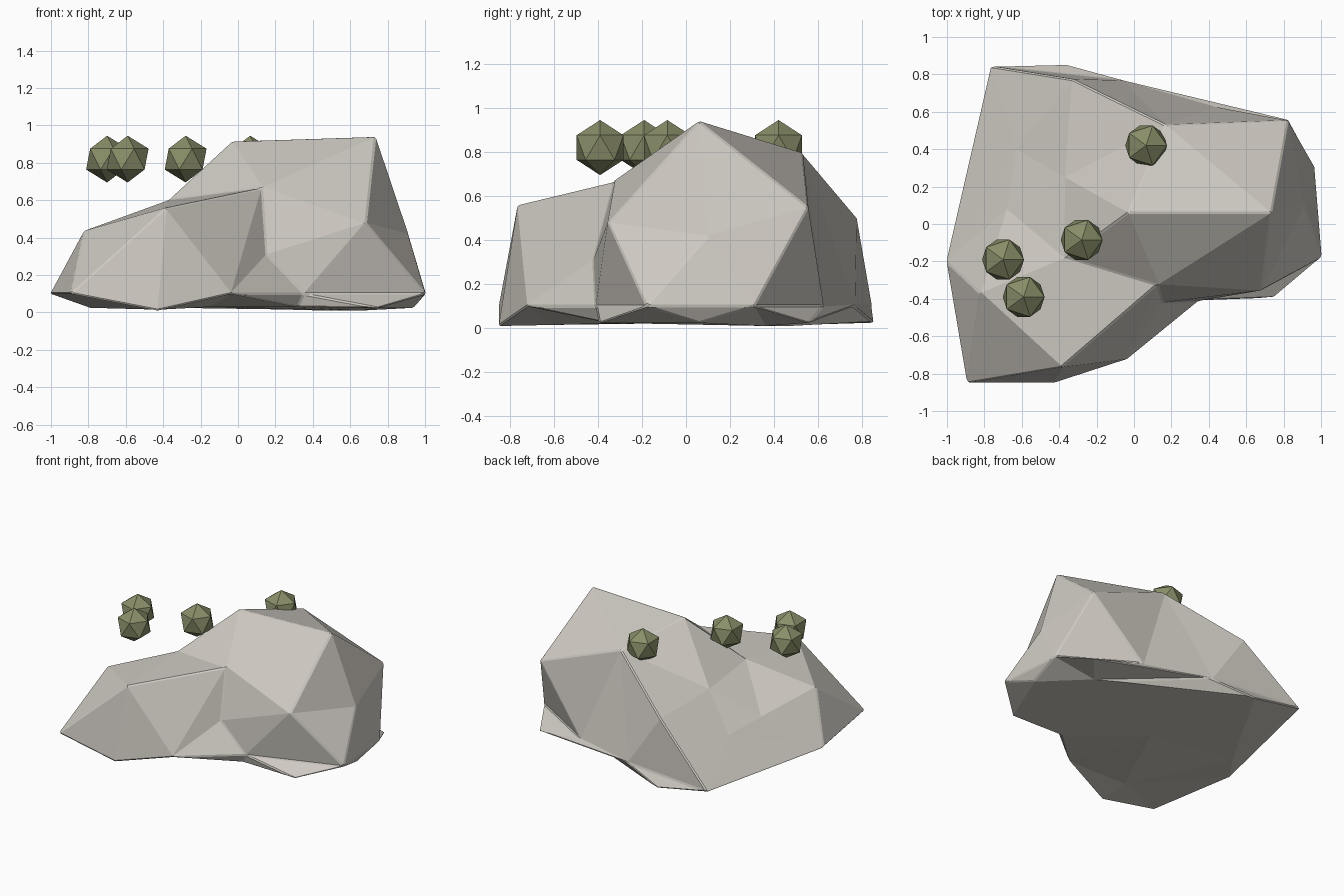
import bpy
import bmesh
from mathutils import Vector
from mathutils.geometry import delaunay_2d_cdt

cube = bpy.data.objects.get("Cube")
if cube:
    bpy.data.objects.remove(cube, do_unlink=True)


def make_material(name, color):
    mat = bpy.data.materials.new(name)
    mat.use_nodes = True
    mat.diffuse_color = (*color, 1)
    bsdf = next(n for n in mat.node_tree.nodes if n.type == "BSDF_PRINCIPLED")
    bsdf.inputs["Base Color"].default_value = (*color, 1)
    bsdf.inputs["Roughness"].default_value = 0.9
    return mat


stone = make_material("pale stone", (0.62, 0.59, 0.54))
moss = make_material("moss green", (0.25, 0.27, 0.14))

# Foot of the boulder, running clockwise seen from above
foot = {
    "back_corner": (-0.765, 0.845, 0.1), "back_toe": (-0.36, 0.855, 0.025),
    "back_mid": (-0.03, 0.765, 0.1), "left_toe": (0.83, 0.56, 0.025),
    "left_back": (0.965, 0.31, 0.1), "left_tip": (1.005, -0.18, 0.1),
    "front_toe": (0.75, -0.395, 0.025), "notch": (0.35, -0.41, 0.1),
    "front_mid": (-0.03, -0.72, 0.1), "low_toe": (-0.43, -0.85, 0.01),
    "low_corner": (-0.895, -0.85, 0.1), "right_tip": (-1.005, -0.2, 0.1),
}

# Corners of the upper facets
crown = {
    "peak": (0.735, 0.06, 0.94), "crest": (-0.03, 0.06, 0.915),
    "shoulder": (0.825, 0.555, 0.55), "saddle": (0.17, 0.53, 0.795),
    "rear": (-0.33, 0.775, 0.505), "spur": (-0.385, -0.765, 0.56),
    "knee": (0.125, -0.325, 0.665), "brow": (-0.825, -0.37, 0.435),
    "valley": (-0.36, -0.18, 0.605), "chin": (0.685, -0.355, 0.48),
    "hollow": (0.15, -0.42, 0.31), "flank": (0.91, 0.1, 0.42),
    "undercut": (0.45, 0.62, 0.1), "slope_low": (-0.68, 0.08, 0.35),
    "slope_rear": (-0.63, 0.4, 0.32), "slope_high": (-0.37, 0.25, 0.54),
}

# Corners of the underside
sole = {
    "sole_right": (-0.79, 0.1, 0.025), "sole_front": (-0.42, -0.6, 0.015),
    "sole_mid": (-0.15, 0.0, 0.03), "sole_back": (0.6, 0.4, 0.0),
    "sole_left": (0.94, 0.06, 0.025), "sole_notch": (0.32, -0.39, 0.03),
}

# Overhanging corners are pulled inward while the facets are laid out
layout = {"shoulder": (0.68, 0.4), "chin": (0.68, -0.2)}

# Each chain is a run of sharp creases between facets
creases = [
    "low_corner spur knee hollow notch left_tip chin peak crest saddle rear back_corner",
    "low_corner brow spur front_mid knee chin notch",
    "right_tip brow valley knee crest valley spur",
    "front_mid hollow chin flank peak knee",
    "peak saddle shoulder peak",
    "back_corner back_mid rear",
    "back_mid saddle undercut shoulder left_back undercut",
    "shoulder flank left_back",
    "flank left_tip",
    "crest slope_high saddle",
]


def lay_facets(points, chains):
    """Triangulate the named corners inside the foot outline."""
    names = list(points)
    plan = [Vector(layout.get(n, points[n][:2])) for n in names]
    rim = list(foot)
    pairs = list(zip(rim, rim[1:] + rim[:1]))
    for chain in chains:
        words = chain.split()
        pairs += zip(words, words[1:])
    edges = [(names.index(a), names.index(b)) for a, b in pairs]
    result = delaunay_2d_cdt(plan, edges, [], 1, 0.00001)
    source = result[3]
    return [[names[source[i][0]] for i in tri] for tri in result[2]]


# Boulder
bm = bmesh.new()
corners = {n: bm.verts.new(p) for n, p in {**foot, **crown, **sole}.items()}
facets = lay_facets({**foot, **crown}, creases)
sole_creases = ["front_toe sole_back back_toe sole_mid", "low_toe sole_front"]
facets += [f[::-1] for f in lay_facets({**foot, **sole}, sole_creases)]
for facet in facets:
    loop = [corners[n] for n in facet]
    if not bm.faces.get(loop):
        bm.faces.new(loop)
bmesh.ops.recalc_face_normals(bm, faces=bm.faces[:])
mesh = bpy.data.meshes.new("boulder")
bm.to_mesh(mesh)
bm.free()
mesh.materials.append(stone)
boulder = bpy.data.objects.new("boulder", mesh)
bpy.context.collection.objects.link(boulder)

# Slightly worn edges
bevel = boulder.modifiers.new("worn_edges", "BEVEL")
bevel.width = 0.008
bevel.segments = 1
bevel.limit_method = "ANGLE"
bevel.angle_limit = 0.5

# Moss balls
for i, (x, y) in enumerate([(-0.7, -0.19), (-0.59, -0.39), (-0.28, -0.085), (0.065, 0.42)]):
    bpy.ops.mesh.primitive_ico_sphere_add(subdivisions=1, radius=0.125, location=(x, y, 0.82))
    ball = bpy.context.object
    ball.name = f"moss_ball_{i + 1}"
    ball.data.materials.append(moss)
